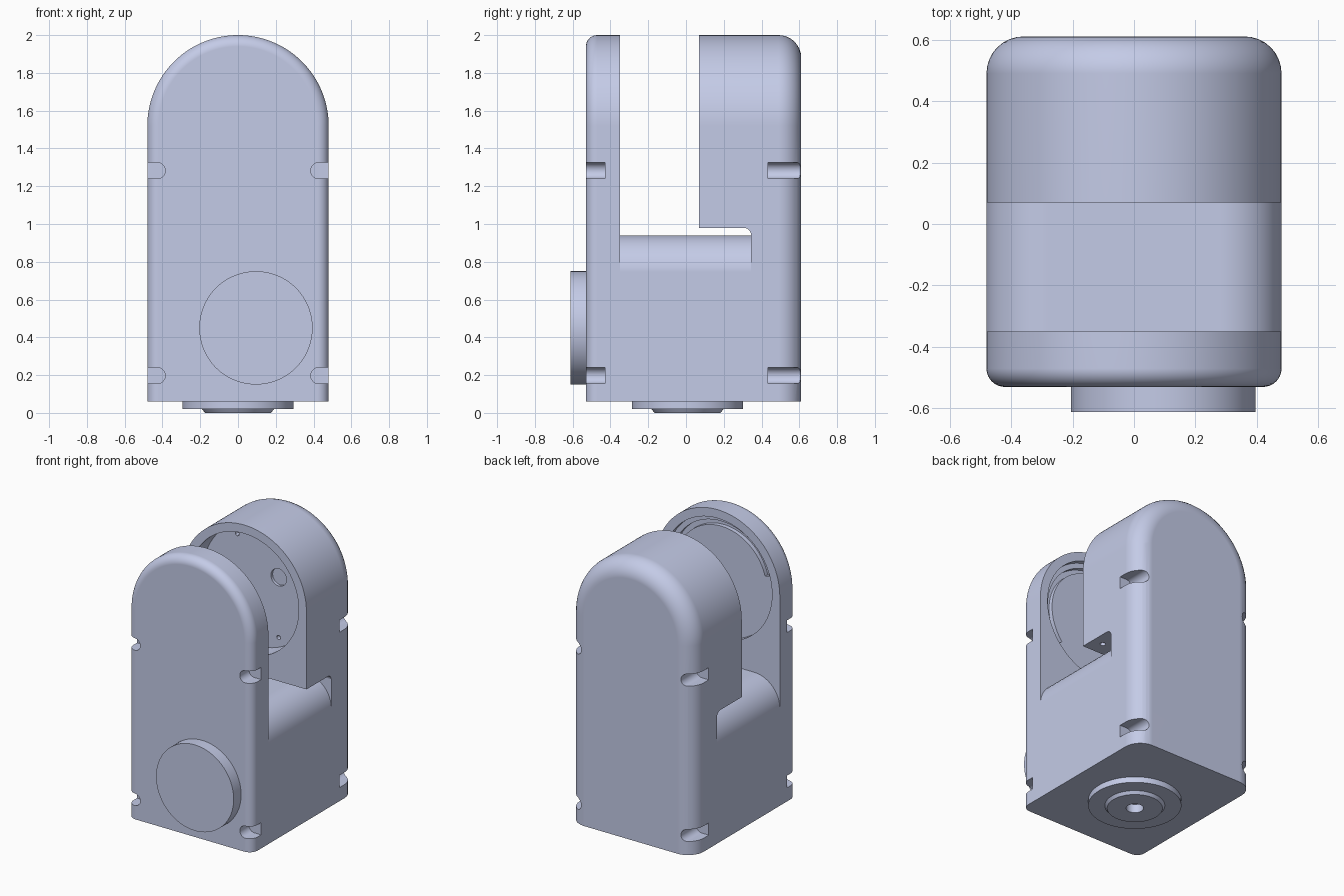
import bpy, bmesh, math
from math import sin, cos, pi, radians

cube = bpy.data.objects.get("Cube")
if cube:
    bpy.data.objects.remove(cube, do_unlink=True)

# Single body colour
paint = bpy.data.materials.new("pale blue grey")
paint.use_nodes = True
COLOUR = (0.59, 0.638, 0.855, 1)
paint.diffuse_color = COLOUR
paint.node_tree.nodes["Principled BSDF"].inputs["Base Color"].default_value = COLOUR

ARCH_Z, HALF, FLOOR = 1.52, 0.48, 0.06


def loft(name, rings):
    """Skin a list of closed rings and cap both ends."""
    bm = bmesh.new()
    loops = [[bm.verts.new(p) for p in ring] for ring in rings]
    n = len(loops[0])
    for a, b in zip(loops, loops[1:]):
        for i in range(n):
            bm.faces.new((a[i], a[(i + 1) % n], b[(i + 1) % n], b[i]))
    bm.faces.new(loops[0])
    bm.faces.new(loops[-1])
    bmesh.ops.recalc_face_normals(bm, faces=bm.faces)
    mesh = bpy.data.meshes.new(name)
    bm.to_mesh(mesh)
    bm.free()
    mesh.materials.append(paint)
    ob = bpy.data.objects.new(name, mesh)
    bpy.context.collection.objects.link(ob)
    return ob


def prism(name, pts, axis, lo, hi):
    """Extrude a 2D outline along one axis."""
    place = {"x": lambda t, p: (t, p[0], p[1]),
             "y": lambda t, p: (p[0], t, p[1]),
             "z": lambda t, p: (p[0], p[1], t)}[axis]
    return loft(name, [[place(t, p) for p in pts] for t in (lo, hi)])


def arc(cx, cy, r, a0, a1, n):
    return [(cx + r * cos(radians(a0 + (a1 - a0) * i / n)),
             cy + r * sin(radians(a0 + (a1 - a0) * i / n))) for i in range(n + 1)]


def circle(cx, cy, r, n=64):
    return arc(cx, cy, r, 0, 360, n)[:-1]


def apply_mod(ob, mod):
    bpy.ops.object.select_all(action="DESELECT")
    bpy.context.view_layer.objects.active = ob
    ob.select_set(True)
    bpy.ops.object.modifier_apply(modifier=mod.name)


def cut(ob, cutter):
    mod = ob.modifiers.new("cut", "BOOLEAN")
    mod.operation, mod.solver, mod.object = "DIFFERENCE", "EXACT", cutter
    apply_mod(ob, mod)
    bpy.data.objects.remove(cutter, do_unlink=True)


def finish(ob):
    bpy.ops.object.select_all(action="DESELECT")
    bpy.context.view_layer.objects.active = ob
    ob.select_set(True)
    bpy.ops.object.shade_smooth_by_angle(angle=radians(30))
    mod = ob.modifiers.new("weighted", "WEIGHTED_NORMAL")
    mod.keep_sharp = True


# Arched housing with rounded front and back rims
def arch_ring(y, inset):
    r = HALF - inset
    pts = arc(0, ARCH_Z, r, 0, 180, 64) + [(-r, FLOOR), (r, FLOOR)]
    return [(x, y, z) for x, z in pts]


steps = [radians(90 * k / 8) for k in range(9)]
rings = [arch_ring(-0.53 + 0.06 * (1 - cos(t)), 0.06 * (1 - sin(t))) for t in steps]
rings += [arch_ring(0.61 - 0.12 * (1 - cos(t)), 0.12 * (1 - sin(t))) for t in reversed(steps)]
housing = loft("housing", rings)

# Gap between the front plate and rear block, with the undercut
gap = [(-0.35, 0.94), (0.345, 0.94)] + arc(0.305, 0.94, 0.04, 10, 90, 6)
gap += [(0.07, 0.98), (0.07, 2.2), (-0.35, 2.2)]
cut(housing, prism("gap_cutter", gap, "x", -0.7, 0.7))

# Rounded shoulders of the saddle
for s in (-1, 1):
    shoulder = [(s * x, z) for x, z in
                [(0.6, 0.74)] + arc(0.2805, 0.74, 0.2, 0, 90, 12)
                + [(0.2805, 0.945), (0.6, 0.945)]]
    cut(housing, prism("shoulder_cutter", shoulder, "y", -0.35, 0.345))

# Screw notches on the four upright corners
for z in (0.1975, 1.2825):
    for s in (-1, 1):
        notch = [(s * x, zz) for x, zz in
                 arc(0.4275, z, 0.0425, 90, 270, 14) + [(0.6, z - 0.0425), (0.6, z + 0.0425)]]
        for lo, hi in ((-0.7, -0.43), (0.435, 0.75)):
            cut(housing, prism("notch_cutter", notch, "y", lo, hi))

# Round pocket in the rear block, with a port and screw holes in its floor
cut(housing, prism("pocket_cutter", circle(0, ARCH_Z, 0.42, 96), "y", 0.0, 0.22))
cut(housing, prism("port_cutter", circle(0.16, 1.62, 0.06, 32), "y", 0.15, 0.24))
for sx in (-1, 1):
    for sz in (-1, 1):
        cut(housing, prism("hole_cutter", circle(sx * 0.16, ARCH_Z + sz * 0.32, 0.015, 12),
                           "y", 0.15, 0.25))
    cut(housing, prism("underside_hole_cutter", circle(sx * 0.4, 0.17, 0.018, 16),
                       "z", 0.95, 1.04))

# Shallow recess and curved groove inside the front plate
cut(housing, prism("recess_cutter", circle(0, ARCH_Z, 0.42, 96), "y", -0.39, -0.3))
groove = arc(0, ARCH_Z, 0.385, -40, 165, 60) + arc(0, ARCH_Z, 0.35, 165, -40, 60)
cut(housing, prism("groove_cutter", groove, "y", -0.42, -0.36))
finish(housing)

# Round knob on the front
finish(prism("front_knob", circle(0.095, 0.45, 0.3, 96), "y", -0.612, -0.52))

# Stepped base boss with a central hole
boss = [(0.295, 0.08), (0.295, 0.02), (0.19, 0.02), (0.175, 0.0)]
base = loft("base_boss", [[(x, y, z) for x, y in circle(0, 0.008, r, 80)] for r, z in boss])
cut(base, prism("bore_cutter", circle(0, 0.008, 0.055, 32), "z", -0.1, 0.07))
finish(base)
